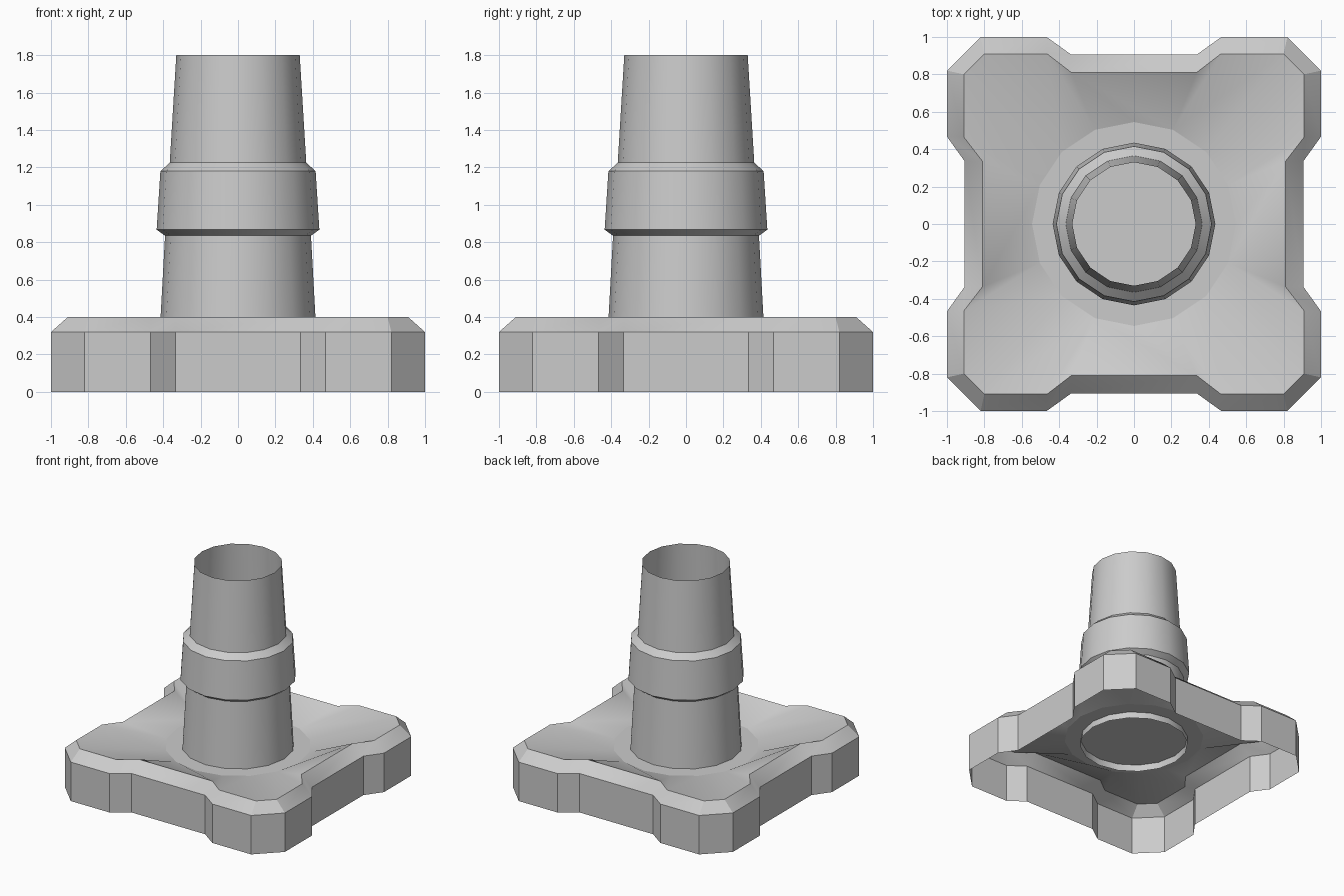
import bpy, bmesh, math

if "Cube" in bpy.data.objects:
    bpy.data.objects.remove(bpy.data.objects["Cube"])

SIDES = 16
grey = bpy.data.materials.new("light grey")
grey.diffuse_color = (0.6, 0.6, 0.6, 1)
grey.use_nodes = True
grey.node_tree.nodes["Principled BSDF"].inputs["Base Color"].default_value = grey.diffuse_color


def ring(bm, r, z):
    step = 2 * math.pi / SIDES
    return [bm.verts.new((r * math.cos(i * step), r * math.sin(i * step), z))
            for i in range(SIDES)]


def four_way(bm, quadrant, z):
    """Repeat the points of one quadrant around z."""
    verts = []
    for q in range(4):
        for x, y in quadrant:
            for _ in range(q):
                x, y = -y, x
            verts.append(bm.verts.new((x, y, z)))
    return verts


def join(bm, low, high):
    n = len(low)
    for i in range(n):
        j = (i + 1) % n
        bm.faces.new((low[i], low[j], high[j], high[i]))


def finish(bm, name, flat=()):
    """Smooth shading with edges over 30 degrees kept sharp."""
    bm.normal_update()
    for f in bm.faces:
        f.smooth = f not in flat
    for e in bm.edges:
        e.smooth = e.calc_face_angle(0) < math.radians(30)
    mesh = bpy.data.meshes.new(name)
    bm.to_mesh(mesh)
    bm.free()
    mesh.materials.append(grey)
    obj = bpy.data.objects.new(name, mesh)
    bpy.context.collection.objects.link(obj)


# Base: notched square shell, open below, with a bevelled rim
outer = [(.905, .335), (1, .467), (1, .82), (.82, 1), (.467, 1), (.335, .905)]
inner = [(.81, .335), (.91, .465), (.91, .8), (.8, .91), (.465, .91), (.335, .81)]
bm = bmesh.new()
foot = four_way(bm, outer, 0)
shoulder = four_way(bm, outer, 0.32)
rim = four_way(bm, inner, 0.40)
join(bm, foot, shoulder)
join(bm, shoulder, rim)

# Dished top running down to a flat round seat
seat = ring(bm, 0.545, 0.295)
for q in range(4):
    r = [rim[(6 * q + i) % 24] for i in range(7)]
    d = [seat[(4 * q + i) % SIDES] for i in range(6)]
    for f in ((r[0], r[1], d[1]), (r[1], r[2], d[2], d[1]), (r[2], r[3], d[2]),
              (r[3], r[4], d[3], d[2]), (r[4], r[5], d[3]),
              (r[5], r[6], d[5], d[4], d[3])):
        bm.faces.new(f)
seat_face = bm.faces.new(seat)
finish(bm, "base", {seat_face})

# Tapered open pipe with a collar, poking through the seat
profile = [(.423, .24), (.39, .835), (.435, .867), (.415, 1.18),
           (.365, 1.225), (.33, 1.8)]
bm = bmesh.new()
rings = [ring(bm, r, z) for r, z in profile]
for low, high in zip(rings, rings[1:]):
    join(bm, low, high)
finish(bm, "pipe")
